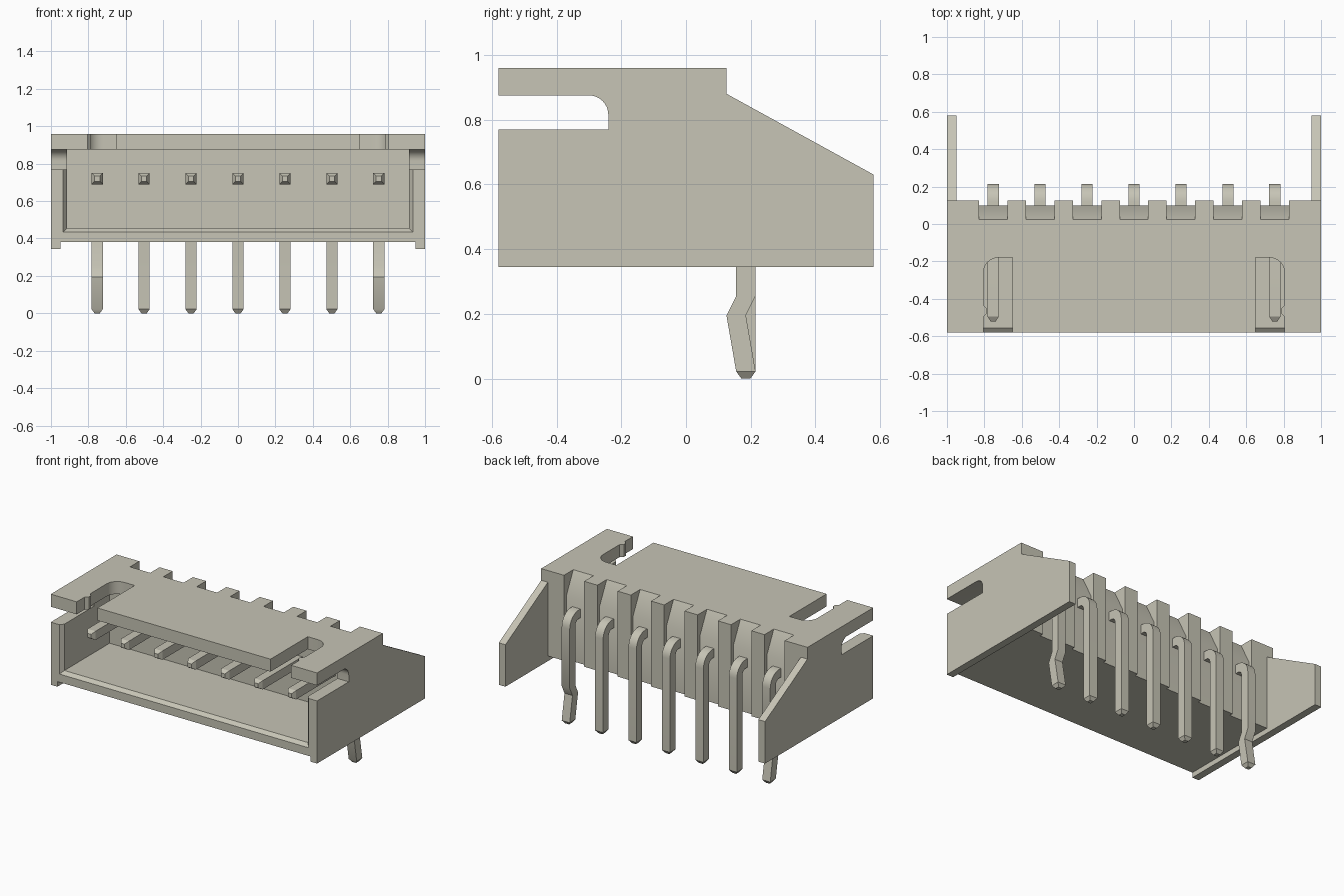
import bpy, bmesh
from math import sin, cos, pi, radians
from mathutils import Vector

cube = bpy.data.objects.get("Cube")
if cube:
    bpy.data.objects.remove(cube, do_unlink=True)

ivory = bpy.data.materials.new("ivory plastic")
ivory.use_nodes = True
colour = (0.57, 0.555, 0.465, 1)
ivory.diffuse_color = colour
shader = next(n for n in ivory.node_tree.nodes if n.type == 'BSDF_PRINCIPLED')
shader.inputs["Base Color"].default_value = colour
shader.inputs["Roughness"].default_value = 0.6

PITCH, PINS = 0.251, 7
pin_x = [(i - (PINS - 1) / 2) * PITCH for i in range(PINS)]


def loft(name, rings):
    """Closed solid skinned through rings of equal point count."""
    bm = bmesh.new()
    loops = [[bm.verts.new(p) for p in ring] for ring in rings]
    n = len(loops[0])
    for a, b in zip(loops, loops[1:]):
        for i in range(n):
            j = (i + 1) % n
            bm.faces.new((a[i], a[j], b[j], b[i]))
    bm.faces.new(loops[0])
    bm.faces.new(loops[-1])
    bmesh.ops.recalc_face_normals(bm, faces=bm.faces[:])
    mesh = bpy.data.meshes.new(name)
    bm.to_mesh(mesh)
    bm.free()
    mesh.materials.append(ivory)
    obj = bpy.data.objects.new(name, mesh)
    bpy.context.collection.objects.link(obj)
    return obj


def prism_x(name, profile, x0, x1):
    """Extrude a (y, z) profile along x."""
    return loft(name, [[(x, y, z) for y, z in profile] for x in (x0, x1)])


def arc(cx, cy, r, a0, a1, steps=8):
    angles = [radians(a0 + (a1 - a0) * i / steps) for i in range(steps + 1)]
    return [(cx + r * cos(a), cy + r * sin(a)) for a in angles]


def combine(target, tool, operation):
    """Apply a boolean and discard the tool."""
    mod = target.modifiers.new("cut", 'BOOLEAN')
    mod.operation, mod.solver, mod.object = operation, 'EXACT', tool
    bpy.context.view_layer.objects.active = target
    bpy.ops.object.modifier_apply(modifier=mod.name)
    bpy.data.objects.remove(tool, do_unlink=True)


def smooth(obj):
    bpy.ops.object.select_all(action='DESELECT')
    obj.select_set(True)
    bpy.context.view_layer.objects.active = obj
    bpy.ops.object.shade_smooth_by_angle(angle=radians(30))


# Housing block with a deeper, sloping wing at each end
FRONT, BACK, TOP = -0.58, 0.125, 0.96
housing = prism_x("housing", [(FRONT, 0.38), (BACK, 0.38), (BACK, TOP), (FRONT, TOP)], -0.97, 0.97)
wing = [(FRONT, 0.345), (0.58, 0.345), (0.58, 0.63), (BACK, 0.88), (BACK, TOP), (FRONT, TOP)]
for s in (-1, 1):
    combine(housing, prism_x("wing", wing, s * 0.95, s), 'UNION')

# Front cavity with a chamfered mouth
mouth = [(-0.605, 0.955, 0.415), (-0.555, 0.915, 0.455), (-0.07, 0.915, 0.455)]
cavity = loft("cavity", [[(-w, y, z), (w, y, z), (w, y, 0.875), (-w, y, 0.875)]
                         for y, w, z in mouth])
combine(housing, cavity, 'DIFFERENCE')

# Side slots and latch slots in the roof
side_slot = [(-0.7, 0.77), (-0.24, 0.77)] + arc(-0.30, 0.815, 0.06, 0, 90) + [(-0.7, 0.875)]
roof_slot = ([(0.65, -0.7), (0.65, -0.18)] + arc(0.725, -0.26, 0.08, 90, 0)
             + [(0.805, -0.435), (0.785, -0.455), (0.785, -0.475), (0.805, -0.495), (0.805, -0.7)])
for s in (-1, 1):
    combine(housing, prism_x("side_slot", side_slot, s * 0.9, s * 1.1), 'DIFFERENCE')
    combine(housing, loft("roof_slot", [[(s * x, y, z) for x, y in roof_slot]
                                        for z in (0.8, 1.1)]), 'DIFFERENCE')

# Ramped notches behind each pin
notch = [(0.005, 1.0), (0.10, 0.81), (0.10, 0.3), (0.3, 0.3), (0.3, 1.0)]
for x in pin_x:
    combine(housing, prism_x("notch", notch, x - 0.076, x + 0.076), 'DIFFERENCE')
smooth(housing)


# Bent square pins with tapered ends; the outer two are kinked
def ring(x, y, z, angle, h):
    n = Vector((0, sin(angle), cos(angle))) * h
    c, side = Vector((x, y, z)), Vector((h, 0, 0))
    return [c - side - n, c + side - n, c + side + n, c - side + n]


def make_pin(number, x, kinked):
    half, tip, radius, down = 0.03, 0.014, 0.065, pi / 2
    rings = [ring(x, -0.52, 0.72, 0, tip), ring(x, -0.495, 0.72, 0, half)]
    for i in range(9):
        a = down * i / 8
        rings.append(ring(x, 0.12 + radius * sin(a), 0.655 + radius * cos(a), a, half))
    if kinked:
        rings += [ring(x, 0.185, 0.255, down, half), ring(x, 0.155, 0.195, down, half)]
    rings += [ring(x, 0.185, 0.022, down, half), ring(x, 0.185, 0, down, tip)]
    smooth(loft(f"pin_{number}", rings))


for i, x in enumerate(pin_x):
    make_pin(i + 1, x, i in (0, PINS - 1))
